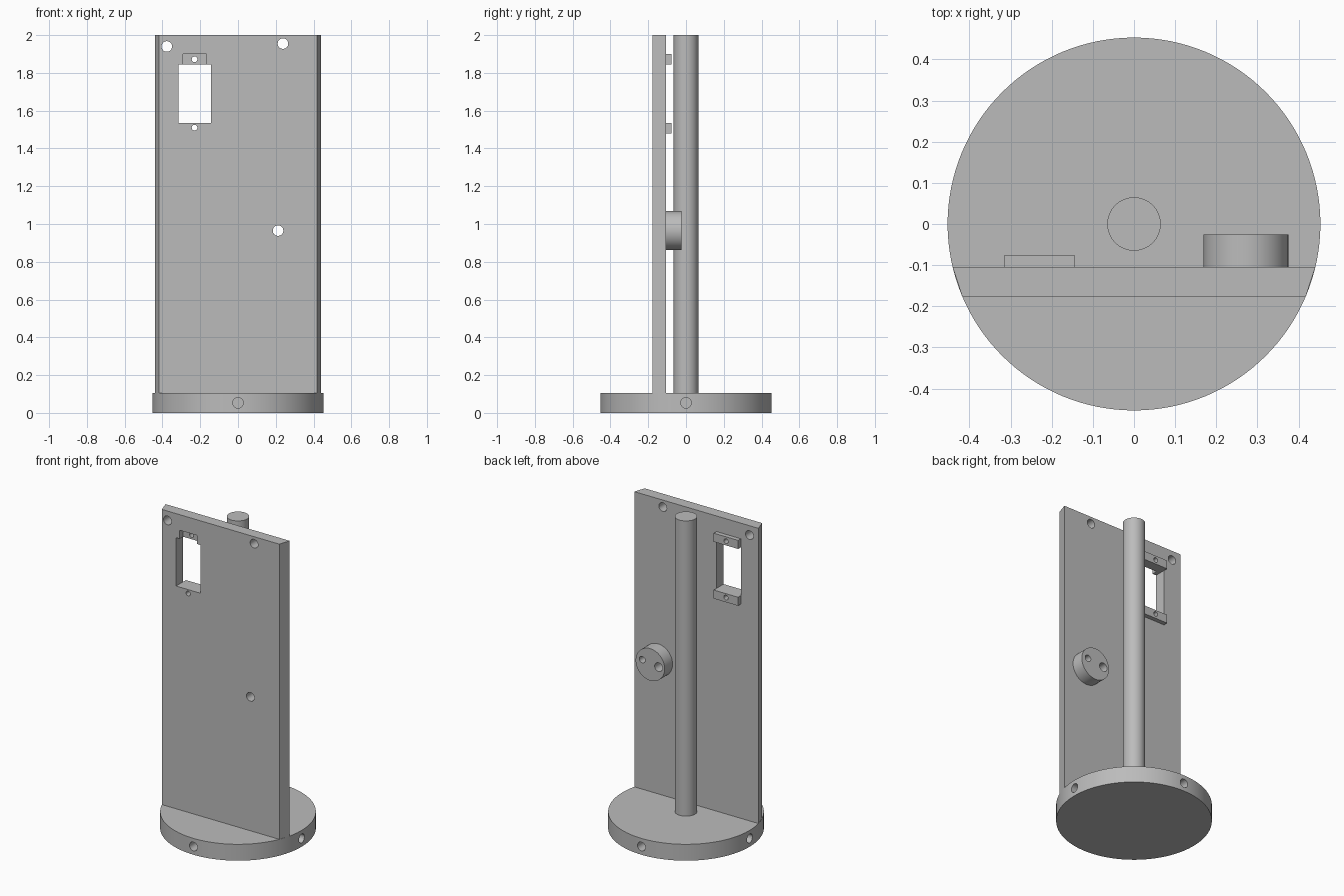
import bpy
import bmesh
import math

cube = bpy.data.objects.get("Cube")
if cube:
    bpy.data.objects.remove(cube, do_unlink=True)

grey = bpy.data.materials.new("plain grey")
grey.use_nodes = True
GREY = (0.5, 0.5, 0.5, 1)
grey.diffuse_color = GREY
grey.node_tree.nodes["Principled BSDF"].inputs["Base Color"].default_value = GREY


def add(name, bm):
    bmesh.ops.recalc_face_normals(bm, faces=bm.faces)
    mesh = bpy.data.meshes.new(name)
    bm.to_mesh(mesh)
    bm.free()
    mesh.materials.append(grey)
    obj = bpy.data.objects.new(name, mesh)
    bpy.context.collection.objects.link(obj)
    return obj


def prism(name, outline, z0, z1):
    bm = bmesh.new()
    face = bm.faces.new([bm.verts.new((x, y, z0)) for x, y in outline])
    out = bmesh.ops.extrude_face_region(bm, geom=[face])
    top = [v for v in out["geom"] if isinstance(v, bmesh.types.BMVert)]
    bmesh.ops.translate(bm, verts=top, vec=(0, 0, z1 - z0))
    return add(name, bm)


def box(name, x0, x1, y0, y1, z0, z1):
    return prism(name, [(x0, y0), (x1, y0), (x1, y1), (x0, y1)], z0, z1)


def cylinder(name, radius, depth, centre, axis="Z", sides=48):
    bm = bmesh.new()
    bmesh.ops.create_cone(bm, cap_ends=True, segments=sides,
                          radius1=radius, radius2=radius, depth=depth)
    obj = add(name, bm)
    obj.location = centre
    obj.rotation_euler = {"X": (0, math.pi / 2, 0),
                          "Y": (math.pi / 2, 0, 0), "Z": (0, 0, 0)}[axis]
    return obj


def finish(obj, cutters=()):
    """Cut the openings, then shade round walls smooth and keep edges sharp."""
    bpy.ops.object.select_all(action="DESELECT")
    obj.select_set(True)
    bpy.context.view_layer.objects.active = obj
    for cutter in cutters:
        cutter.hide_render = True
        mod = obj.modifiers.new("cut", "BOOLEAN")
        mod.operation = "DIFFERENCE"
        mod.solver = "EXACT"
        mod.object = cutter
        bpy.ops.object.modifier_apply(modifier=mod.name)
    for cutter in cutters:
        bpy.data.objects.remove(cutter, do_unlink=True)
    bpy.ops.object.shade_smooth_by_angle(angle=math.radians(30))


def bore(x, z, radius, y0=-0.3, y1=0.1):
    return cylinder("bore", radius, y1 - y0, (x, (y0 + y1) / 2, z), "Y", 32)


R, BASE_TOP = 0.453, 0.105
FRONT, BACK = -0.177, -0.105
HOLE = 0.028

# Round base with four blind side holes
base = cylinder("base", R, BASE_TOP, (0, 0, BASE_TOP / 2), sides=128)
side_holes = []
for sign in (-1, 1):
    side_holes.append(cylinder("bore", HOLE, 0.2, (sign * R, 0, 0.053), "X", 32))
    side_holes.append(cylinder("bore", HOLE, 0.2, (0, sign * R, 0.053), "Y", 32))
finish(base, side_holes)

# Upright rod
finish(cylinder("rod", 0.065, 2 - BASE_TOP, (0, 0, 1 + BASE_TOP / 2), sides=64))

# Panel with slanted sides, window, shallow notch and holes
half_front = math.sqrt(R * R - FRONT * FRONT)
half_back = math.sqrt(R * R - BACK * BACK)
panel = prism("panel", [(-half_front, FRONT), (half_front, FRONT),
                        (half_back, BACK), (-half_back, BACK)], BASE_TOP, 2)
WIN_X, WIN_LOW, WIN_HIGH = -0.23, 1.535, 1.845
SCREWS = (1.51, 1.872)
cuts = [box("window", -0.316, -0.143, -0.3, 0, WIN_LOW, WIN_HIGH),
        box("notch", -0.29, -0.168, -0.3, FRONT + 0.035, WIN_HIGH - 0.02, 1.9)]
cuts += [bore(WIN_X, z, 0.015) for z in SCREWS]
cuts += [bore(x, z, HOLE) for x, z in ((-0.377, 1.94), (0.238, 1.955), (0.212, 0.965))]
finish(panel, cuts)

# Mounting lips behind the window
for name, z0, z1, screw in (("lower_lip", 1.48, WIN_LOW, SCREWS[0]),
                            ("upper_lip", WIN_HIGH, 1.9, SCREWS[1])):
    finish(box(name, -0.316, -0.143, BACK, -0.077, z0, z1),
           [bore(WIN_X, screw, 0.015)])

# Round boss with one through hole and one smaller hole
boss = cylinder("boss", 0.103, 0.08, (0.272, BACK + 0.04, 0.965), "Y", 64)
finish(boss, [bore(0.212, 0.965, HOLE), bore(0.328, 0.982, 0.021)])
